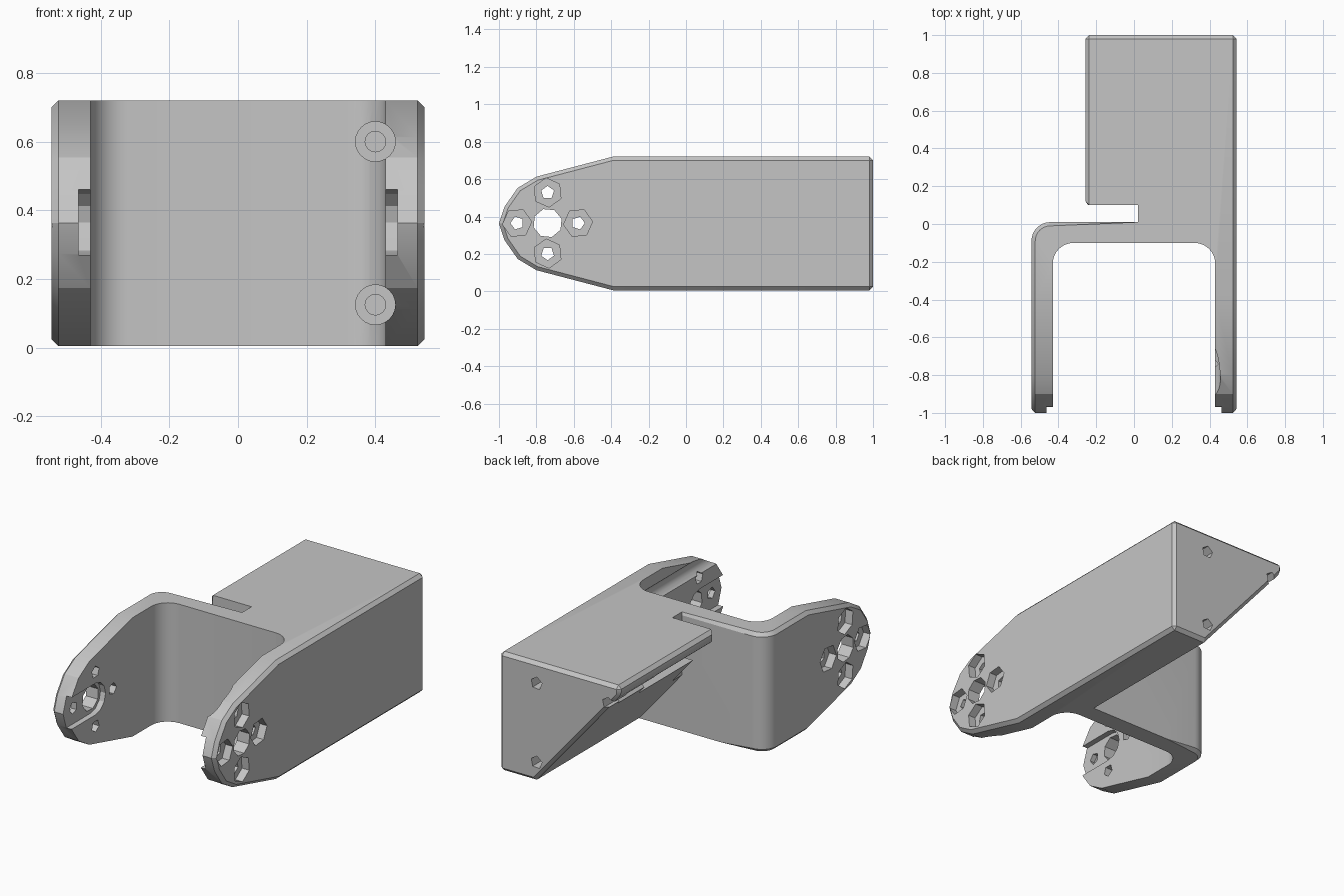
import bpy, bmesh, math

if "Cube" in bpy.data.objects:
    bpy.data.objects.remove(bpy.data.objects["Cube"])

grey = bpy.data.materials.new("plain grey")
grey.diffuse_color = (0.56, 0.56, 0.56, 1)
grey.use_nodes = True
grey.node_tree.nodes["Principled BSDF"].inputs["Base Color"].default_value = grey.diffuse_color


def prism(name, pts, axis, lo, hi):
    """Extrude a 2D outline along an axis: x uses (y, z), y uses (x, z), z uses (x, y)."""
    put = {'x': lambda p, t: (t, p[0], p[1]),
           'y': lambda p, t: (p[0], t, p[1]),
           'z': lambda p, t: (p[0], p[1], t)}[axis]
    bm = bmesh.new()
    a = [bm.verts.new(put(p, lo)) for p in pts]
    b = [bm.verts.new(put(p, hi)) for p in pts]
    n = len(pts)
    bm.faces.new(a)
    bm.faces.new(b[::-1])
    for i in range(n):
        bm.faces.new((a[i], b[i], b[(i + 1) % n], a[(i + 1) % n]))
    bmesh.ops.recalc_face_normals(bm, faces=bm.faces)
    me = bpy.data.meshes.new(name)
    bm.to_mesh(me)
    bm.free()
    ob = bpy.data.objects.new(name, me)
    bpy.context.collection.objects.link(ob)
    return ob


def ring(cx, cy, r, n, turn=0.0):
    return [(cx + r * math.cos(turn + 2 * math.pi * i / n),
             cy + r * math.sin(turn + 2 * math.pi * i / n)) for i in range(n)]


def arc(cx, cy, r, a0, a1, n=8):
    return [(cx + r * math.cos(math.radians(a0 + (a1 - a0) * i / n)),
             cy + r * math.sin(math.radians(a0 + (a1 - a0) * i / n))) for i in range(n + 1)]


def boolean(target, tool, op='DIFFERENCE'):
    m = target.modifiers.new("cut", 'BOOLEAN')
    m.operation, m.object, m.solver = op, tool, 'EXACT'
    bpy.context.view_layer.objects.active = target
    bpy.ops.object.modifier_apply(modifier=m.name)
    bpy.data.objects.remove(tool, do_unlink=True)


# plan outline: fork, cross web, and rear block with slot
W = 0.543
plan = [(-W, -1.0), (-0.43, -1.0)]
plan += arc(-0.32, -0.21, 0.11, 180, 90)
plan += arc(0.32, -0.21, 0.11, 90, 0)
plan += [(0.43, -1.0), (W, -1.0), (W, 1.0), (-0.257, 1.0), (-0.257, 0.1),
         (0.02, 0.1), (0.02, 0.01)]
plan += arc(-W + 0.1, -0.09, 0.1, 90, 180)
bracket = prism("bracket", plan, 'z', 0.005, 0.72)

# side outline: tapered, faceted arm tips
half = [(-0.38, 0.36), (-0.80, 0.25), (-0.90, 0.19), (-0.97, 0.09), (-1.0, 0.0)]
side = [(1.1, 0.82), (-0.38, 0.82)]
side += [(y, 0.363 + h) for y, h in half]
side += [(y, 0.363 - h) for y, h in half[-2::-1]]
side += [(-0.38, -0.1), (1.1, -0.1)]
boolean(bracket, prism("side_limit", side, 'x', -0.7, 0.7), 'INTERSECT')

# sloping underside of the rear block
slope = [(0.31, 0.0), (-0.257, 0.665), (-0.4, 0.665), (-0.4, -0.1), (0.31, -0.1)]
boolean(bracket, prism("slope_cut", slope, 'y', 0.01, 1.2))

# chamfer the outer rims
bm = bmesh.new()
bm.from_mesh(bracket.data)
bmesh.ops.remove_doubles(bm, verts=bm.verts, dist=2e-4)
bmesh.ops.dissolve_limit(bm, angle_limit=0.01, verts=bm.verts, edges=bm.edges)

rules = (lambda c: c.x > W - 0.003,
         lambda c: c.y > 0.997,
         lambda c: c.x < -0.25 and c.y > 0.09,
         lambda c: c.x < -W + 0.003,
         lambda c: abs(c.y - 0.01) < 0.002 and c.x < 0.025,
         lambda c: c.x < -W + 0.102 and abs(math.hypot(c.x + W - 0.1, c.y + 0.09) - 0.1) < 0.003)


def on_rim(e):
    a, b = (v.co for v in e.verts)
    return any(r(a) and r(b) for r in rules)


rim = [e for e in bm.edges if len(e.link_faces) == 2 and on_rim(e)
       and e.calc_face_angle_signed(0) > math.radians(40)]
bmesh.ops.bevel(bm, geom=rim, offset=0.02, segments=1, affect='EDGES', clamp_overlap=False)
bm.to_mesh(bracket.data)
bm.free()

# arm mounting holes: centre bore, nut pockets, and inner tip recess
cy, cz = -0.74, 0.365
for s in (-1, 1):
    def across(name, pts, x0, x1):
        lo, hi = sorted((s * x0, s * x1))
        boolean(bracket, prism(name, pts, 'x', lo, hi))
    recess = arc(cy, cz, 0.095, -90, 90, 6) + [(-1.1, cz + 0.095), (-1.1, cz - 0.095)]
    across("tip_recess", recess, 0.40, 0.464)
    across("centre_bore", ring(cy, cz, 0.078, 8, 0.3), 0.35, 0.65)
    for k in range(4):
        a = k * math.pi / 2
        y, z = cy + 0.163 * math.cos(a), cz + 0.163 * math.sin(a)
        across("nut_pocket", ring(y, z, 0.078, 6, a + 0.1), 0.495, 0.65)
        across("bolt_hole", ring(y, z, 0.036, 5, a), 0.35, 0.65)

# deep screw access bores from the front, grooving the right arm
for z in (0.125, 0.60):
    boolean(bracket, prism("access_bore", ring(0.40, z, 0.058, 24), 'y', -1.2, 0.85))
    boolean(bracket, prism("pilot_hole", ring(0.40, z, 0.03, 16), 'y', 0.8, 0.95))
    boolean(bracket, prism("rear_hole", ring(0.295, z - 0.005, 0.038, 5, 0.4), 'y', 0.88, 1.2))

# screw groove in the sloping underside, its access pocket and rear hole
boolean(bracket, prism("slope_groove", ring(-0.18, 0.60, 0.058, 8, 0.39), 'y', 0.05, 0.88))
pocket = [(-0.4, 0.50), (-0.04, 0.50), (-0.04, 0.64), (-0.4, 0.64)]
boolean(bracket, prism("access_pocket", pocket, 'y', 0.05, 0.62))
boolean(bracket, prism("corner_hole", ring(-0.18, 0.60, 0.038, 5, 0.4), 'y', 0.8, 1.2))

bracket.data.materials.clear()
bracket.data.materials.append(grey)
for p in bracket.data.polygons:
    p.material_index = 0
bpy.ops.object.select_all(action='DESELECT')
bracket.select_set(True)
bpy.context.view_layer.objects.active = bracket
bpy.ops.object.shade_smooth_by_angle(angle=math.radians(20))
